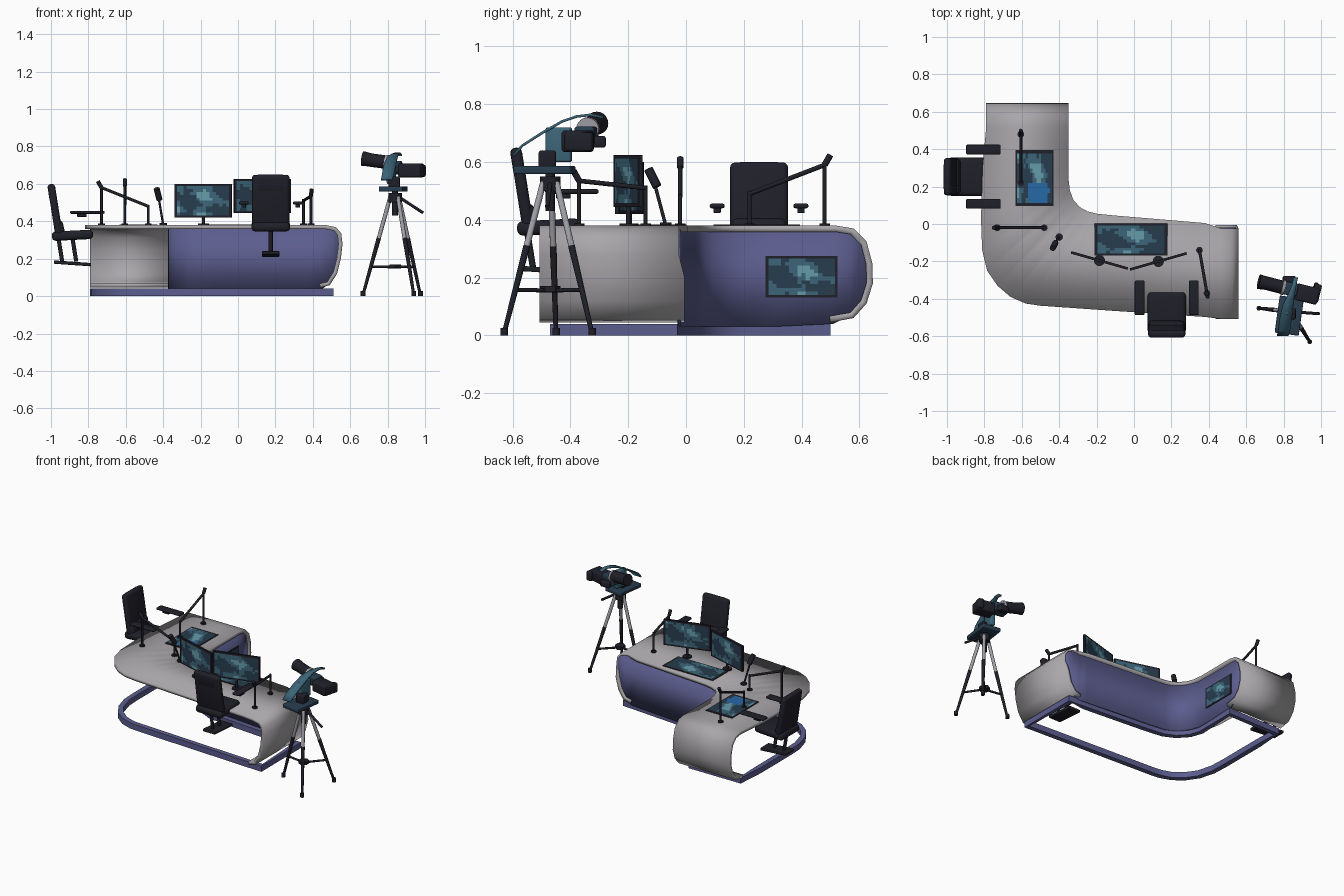
import bpy, bmesh, math, random
from mathutils import Matrix, Vector

if "Cube" in bpy.data.objects:
    bpy.data.objects.remove(bpy.data.objects["Cube"])

random.seed(4)

def mat(name, r, g, b):
    m = bpy.data.materials.new(name)
    m.diffuse_color = (r, g, b, 1)
    m.use_nodes = True
    m.node_tree.nodes["Principled BSDF"].inputs["Base Color"].default_value = m.diffuse_color
    return m

GREY = mat("warm grey", .40, .385, .40)
PURPLE = mat("slate purple", .105, .11, .27)
BLACK = mat("soft black", .014, .014, .022)
NAVY = mat("dark navy", .02, .045, .075)
TEAL = mat("deep teal", .045, .13, .19)
AQUA = mat("pale aqua", .13, .33, .40)
BLUE = mat("bright blue", .02, .14, .38)
METAL = mat("light metal", .36, .36, .40)

def finish(name, bm, mats, smooth=True, recalc=True):
    if recalc:
        bmesh.ops.recalc_face_normals(bm, faces=bm.faces)
    me = bpy.data.meshes.new(name)
    bm.to_mesh(me)
    bm.free()
    for m in mats:
        me.materials.append(m)
    ob = bpy.data.objects.new(name, me)
    bpy.context.collection.objects.link(ob)
    if smooth:
        bpy.context.view_layer.objects.active = ob
        ob.select_set(True)
        bpy.ops.object.shade_smooth_by_angle(angle=math.radians(35))
        ob.select_set(False)
    return ob

def place(x, y, z, turn=0, tilt=0):
    return (Matrix.Translation((x, y, z)) @ Matrix.Rotation(math.radians(turn), 4, 'Z')
            @ Matrix.Rotation(math.radians(tilt), 4, 'X'))

def box(name, m, size, color, bevel=0):
    bm = bmesh.new()
    bmesh.ops.create_cube(bm, size=1, matrix=Matrix.Diagonal((*size, 1)))
    if bevel:
        bmesh.ops.bevel(bm, geom=bm.edges[:], offset=bevel, segments=3, affect='EDGES', profile=.5)
    bm.transform(m)
    return finish(name, bm, [color], bevel > 0)

def rod(name, a, b, r, color, r2=None, n=12):
    a, b = Vector(a), Vector(b)
    d = b - a
    bm = bmesh.new()
    bmesh.ops.create_cone(bm, cap_ends=True, segments=n, radius1=r, radius2=r if r2 is None else r2,
                          depth=d.length,
                          matrix=Matrix.Translation((a + b) / 2) @ d.to_track_quat('Z', 'Y').to_matrix().to_4x4())
    return finish(name, bm, [color])

def sheet(name, rows, color, thick, closed=False):
    """Skin a strip through pairs (or longer rows) of points and thicken it."""
    bm = bmesh.new()
    vs = [[bm.verts.new(p) for p in row] for row in rows]
    pairs = list(zip(vs, vs[1:])) + ([(vs[-1], vs[0])] if closed else [])
    for r, s in pairs:
        for i in range(len(r) - 1):
            bm.faces.new((r[i], r[i + 1], s[i + 1], s[i]))
    bmesh.ops.recalc_face_normals(bm, faces=bm.faces)
    if sum(f.normal.z * f.calc_area() for f in bm.faces) < 0:
        bmesh.ops.reverse_faces(bm, faces=bm.faces)
    ob = finish(name, bm, [color], recalc=False)
    s = ob.modifiers.new("thickness", 'SOLIDIFY')
    s.thickness, s.offset = thick, -1
    return ob

def screen(name, m, w, h, both=False, blue=False):
    """Black frame with a display of coloured cells following a wavy rule."""
    box(name + "_frame", m, (w, h, .014), BLACK)
    for side in ([1, -1] if both else [1]):
        bm = bmesh.new()
        bmesh.ops.create_grid(bm, x_segments=16, y_segments=10, size=.5)
        for f in bm.faces:
            c = f.calc_center_median()
            v = math.sin(c.x * 9 + 1) + math.sin(c.y * 8 + c.x * 5) + random.uniform(-.5, .5)
            f.material_index = 0 if v < -.1 else 1 if v < 1.2 else 2
            if blue and c.y < -.05 and (c.x - .1) ** 2 + (c.y + .25) ** 2 < .1:
                f.material_index = 3
        bm.transform(m @ Matrix.Rotation(0 if side > 0 else math.pi, 4, 'Y')
                     @ Matrix.Translation((0, 0, .0085)) @ Matrix.Diagonal((w * .92, h * .88, 1, 1)))
        finish(name + "_display", bm, [NAVY, TEAL, AQUA, BLUE], False, False)

# Desk shell: a ribbon that curls under at the right end and at the back end
right_curl = [(.44, .045), (.49, .058), (.53, .12), (.55, .2), (.559, .28), (.552, .335), (.525, .368), (.47, .38)]
back_curl = [(.52, .38), (.58, .37), (.625, .325), (.645, .25), (.647, .18), (.625, .11), (.58, .06), (.5, .045)]
top = [((.38, .005), (.38, -.497)), ((-.1, .045), (-.1, -.465)), ((-.2, .055), (-.5, -.437)),
       ((-.25, .068), (-.58, -.425)), ((-.29, .09), (-.66, -.39)), ((-.325, .13), (-.73, -.33)),
       ((-.343, .18), (-.785, -.25)), ((-.35, .24), (-.812, -.14)), ((-.35, .32), (-.818, .03)),
       ((-.35, .42), (-.81, .3))]
rows = [((x, -.005 - .02 * (z > .2), z), (x, -.508, z)) for x, z in right_curl]
rows += [((*a, .38), (*b, .38)) for a, b in top]
rows += [((-.35, y, z), (-.79, y, z)) for y, z in back_curl]
sheet("desk_shell", rows, GREY, .022)

# Front panel filling the inside of the ribbon along the audience edge
panel = [(.545, -.03, .2, .32), (.525, -.03, .13, .35), (.49, -.03, .07, .362), (.44, -.03, .03, .365),
         (.38, -.022, .03, .365), (-.1, .02, .03, .365), (-.22, .033, .03, .365), (-.27, .05, .03, .365),
         (-.315, .085, .03, .365), (-.35, .14, .03, .365), (-.372, .2, .03, .365), (-.375, .3, .03, .365),
         (-.375, .51, .04, .365), (-.375, .57, .07, .36), (-.375, .605, .11, .33), (-.375, .628, .18, .26)]
sheet("front_panel", [((x, y, lo), (x, y, hi)) for x, y, lo, hi in panel], PURPLE, .012)

# Floor rail ring following the desk outline
ring = [(.51, -.03), (.38, -.02), (-.1, .02), (-.22, .035), (-.29, .07), (-.345, .13), (-.37, .2), (-.37, .5),
        (-.775, .5), (-.79, .3), (-.79, -.03), (-.785, -.14), (-.755, -.25), (-.7, -.33), (-.63, -.385),
        (-.55, -.413), (-.48, -.42), (.51, -.47)]
def inward(i, d):
    a, b = Vector(ring[i - 1]), Vector(ring[(i + 1) % len(ring)])
    t = (b - a).normalized()
    return Vector(ring[i]) + Vector((-t.y, t.x)) * d
rail = []
for i in range(len(ring)):
    p, q = Vector(ring[i]), inward(i, .035)
    rail.append([(*p, 0), (*p, .04), (*q, .04), (*q, 0), (*p, 0)])
bm = bmesh.new()
loops = [[bm.verts.new(p) for p in r[:4]] for r in rail]
for r, s in zip(loops, loops[1:] + loops[:1]):
    for k in range(4):
        bm.faces.new((r[k], r[(k + 1) % 4], s[(k + 1) % 4], s[k]))
finish("floor_rail", bm, [PURPLE])

# Screens: two monitors, two desk inlays, one on the wing panel
for name, x, y, z, turn in (("left_monitor", -.185, -.195, .51, -16), ("right_monitor", .13, -.2, .535, 16)):
    screen(name, place(x, y, z, turn, 90), .315, .18, both=True)
    rod(name + "_post", (x, y, .38), (x, y, z - .08), .008, BLACK)
    rod(name + "_foot", (x, y, .378), (x, y, .388), .03, BLACK, n=20)
screen("desk_inlay", place(-.015, -.083, .377), .39, .17)
screen("wing_inlay", place(-.532, .245, .377), .205, .3, blue=True)
screen("panel_screen", place(-.366, .4, .203, 90, 90), .25, .145)

# Boom microphones: post, arm, drop and head
def boom(name, a, b, za, zb):
    (ax, ay), (bx, by) = a, b
    rod(name + "_post", (ax, ay, .38), (ax, ay, za), .007, BLACK)
    rod(name + "_arm", (ax, ay, za - .01), (bx, by, zb), .008, BLACK)
    rod(name + "_drop", (bx, by, zb + .008), (bx, by, .38), .007, BLACK)
    d = (Vector((ax - bx, ay - by, 0)).normalized() * .02) + Vector((0, 0, .035))
    rod(name + "_head", (ax, ay, za - .01), Vector((ax, ay, za - .01)) + d, .011, BLACK)
    for x, y in (a, b):
        rod(name + "_base", (x, y, .378), (x, y, .388), .018, BLACK, n=16)
boom("left_boom", (-.73, -.02), (-.48, -.02), .59, .48)
boom("wing_boom", (-.605, .48), (-.605, .22), .6, .49)
boom("right_boom", (.39, -.37), (.35, -.14), .545, .51)

# Gooseneck microphone
rod("gooseneck", (-.4, -.07, .38), (-.425, -.11, .53), .006, BLACK)
rod("gooseneck_head", (-.42, -.1, .515), (-.435, -.13, .575), .016, BLACK)
rod("gooseneck_base", (-.4, -.07, .378), (-.4, -.07, .39), .02, BLACK)

# Chairs, each facing its local +y
def chair(name, m):
    def part(n, loc, size, bev, tilt=0):
        box(f"{name}_{n}", m @ place(*loc, 0, tilt), size, BLACK, bev)
    part("seat", (0, 0, .375), (.205, .22, .05), .02, 3)
    part("backrest", (0, -.093, .51), (.2, .04, .28), .017, 9)
    part("headrest", (0, -.108, .6), (.16, .04, .1), .017, 9)
    part("lumbar", (0, -.07, .41), (.19, .05, .09), .02, 12)
    for s in (-1, 1):
        part("armrest", (s * .145, .08, .498), (.052, .185, .016), .007)
        part("armrest_stub", (s * .145, .05, .483), (.025, .05, .02), .004)
    for y in (-.065, .01):
        rod(name + "_leg", m @ Vector((0, y - .01, .36)), m @ Vector((0, y + .01, .235)), .011, BLACK)
    part("footplate", (0, 0, .225), (.095, .2, .018), .005, -4)
chair("front_chair", place(.175, -.475, 0))
chair("left_chair", place(-.885, .253, -.05, -90))

# Tripod
C = Vector((.84, -.47, .53))
for i, (x, y) in enumerate(((.668, -.45), (.94, -.63), (.975, -.325))):
    foot = Vector((x, y, .006))
    hip = C + (Vector((x, y, .53)) - C) * .15
    mid = hip.lerp(foot, .5)
    rod(f"tripod_upper_leg_{i}", hip, mid, .011, METAL)
    rod(f"tripod_lower_leg_{i}", hip.lerp(foot, .42), foot, .012, BLACK, .008)
    rod(f"tripod_foot_{i}", foot + Vector((0, 0, .02)), (x, y, 0), .013, BLACK)
    rod(f"tripod_brace_{i}", (C.x, C.y, .155), hip.lerp(foot, .71), .007, BLACK)
rod("tripod_hub", (C.x, C.y, .15), (C.x, C.y, .17), .035, BLACK, n=6)
rod("tripod_column", (C.x, C.y, .43), (C.x, C.y, .58), .016, BLACK)
rod("tripod_collar", (C.x, C.y, .5), (C.x, C.y, .55), .036, BLACK, n=16)
rod("pan_handle", (.86, -.47, .53), (.99, -.48, .445), .008, BLACK)
box("head_plate", place(.83, -.49, .572, -8), (.13, .2, .028), NAVY, .006)
box("head_block", place(.835, -.48, .61), (.06, .06, .06), BLACK, .008)

# Camera: curved carrying bracket, lens barrel and body
arc = [(.795, -.6, .625), (.803, -.57, .66), (.812, -.5, .705), (.825, -.43, .745), (.84, -.38, .762),
       (.855, -.33, .768), (.865, -.285, .758)]
sheet("camera_bracket", [((x - w, y, z), (x + w, y, z)) for (x, y, z), w in
                         zip(arc, (.03, .032, .032, .028, .018, .012, .012))], TEAL, .009)
box("bracket_arm", place(.82, -.44, .66, -12), (.035, .09, .12), TEAL, .008)
box("camera_core", place(.825, -.345, .69, -10), (.1, .07, .065), NAVY, .01)
rod("lens_barrel", (.8, -.34, .715), (.69, -.312, .73), .036, BLACK, n=20)
rod("lens_hood", (.72, -.32, .727), (.667, -.308, .735), .034, BLACK, .04, 20)
box("camera_body", place(.925, -.375, .672, -14), (.125, .09, .075), BLACK, .012)
box("camera_rear", place(.975, -.37, .67, -14), (.04, .1, .065), BLACK, .01)
box("viewfinder", place(.83, -.3, .67), (.07, .045, .04), BLACK, .008)
rod("focus_ring", (.805, -.341, .714), (.79, -.337, .716), .04, METAL, n=20)
